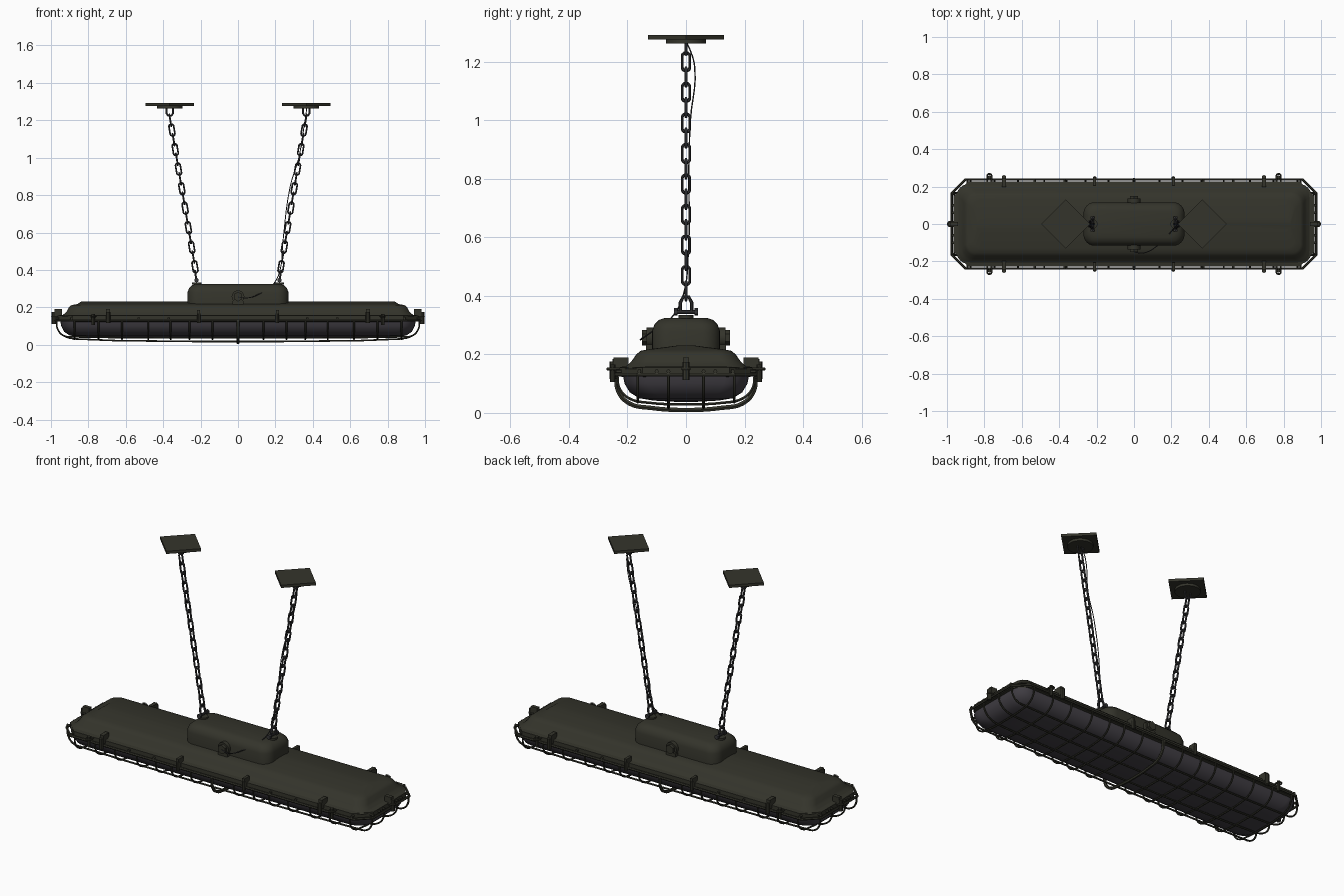
import bpy, bmesh, math
from mathutils import Vector, Matrix

cube = bpy.data.objects.get("Cube")
if cube:
    bpy.data.objects.remove(cube, do_unlink=True)


def material(name, rgb):
    m = bpy.data.materials.new(name)
    m.use_nodes = True
    m.diffuse_color = (*rgb, 1)
    m.node_tree.nodes["Principled BSDF"].inputs["Base Color"].default_value = (*rgb, 1)
    return m


OLIVE = material("olive paint", (0.034, 0.034, 0.024))
STEEL = material("dark steel", (0.035, 0.035, 0.038))
LENS = material("smoky glass", (0.055, 0.05, 0.06))


def finish(name, mesh, mat, smooth=True):
    ob = bpy.data.objects.new(name, mesh)
    bpy.context.collection.objects.link(ob)
    mesh.materials.clear()
    mesh.materials.append(mat)
    if smooth:
        bpy.ops.object.select_all(action="DESELECT")
        ob.select_set(True)
        bpy.context.view_layer.objects.active = ob
        bpy.ops.object.shade_smooth_by_angle(angle=math.radians(35))
    return ob


def from_bm(name, bm, mat, smooth=True):
    bmesh.ops.recalc_face_normals(bm, faces=bm.faces[:])
    mesh = bpy.data.meshes.new(name)
    bm.to_mesh(mesh)
    bm.free()
    return finish(name, mesh, mat, smooth)


def loft(name, sections, mat, segs=6):
    """Stack rounded rectangles given as half x, half y, height, corner radius."""
    bm = bmesh.new()
    rings = []
    for hx, hy, z, r in sections:
        ring = []
        for c, (sx, sy) in enumerate([(1, 1), (-1, 1), (-1, -1), (1, -1)]):
            for i in range(segs + 1):
                a = math.pi / 2 * (c + i / segs)
                ring.append(bm.verts.new((sx * (hx - r) + r * math.cos(a),
                                          sy * (hy - r) + r * math.sin(a), z)))
        rings.append(ring)
    for a, b in zip(rings, rings[1:]):
        for i in range(len(a)):
            j = (i + 1) % len(a)
            bm.faces.new((a[i], a[j], b[j], b[i]))
    bm.faces.new(rings[0])
    bm.faces.new(rings[-1])
    return from_bm(name, bm, mat)


def cylinder(name, centre, axis, r, depth, mat, sides=12, r2=None):
    bm = bmesh.new()
    rot = Vector((0, 0, 1)).rotation_difference(Vector(axis)).to_matrix().to_4x4()
    bmesh.ops.create_cone(bm, cap_ends=True, segments=sides, radius1=r,
                          radius2=r if r2 is None else r2, depth=depth,
                          matrix=Matrix.Translation(centre) @ rot)
    return from_bm(name, bm, mat)


def box(name, centre, size, mat, turn=0):
    bm = bmesh.new()
    bmesh.ops.create_cube(bm, size=1, matrix=Matrix.Translation(centre)
                          @ Matrix.Rotation(turn, 4, "Z") @ Matrix.Diagonal((*size, 1)))
    return from_bm(name, bm, mat, False)


def tube(name, points, r, mat, closed=False, smooth_path=False):
    cu = bpy.data.curves.new(name, "CURVE")
    cu.dimensions = "3D"
    cu.bevel_depth = r
    cu.bevel_resolution = 1
    cu.use_fill_caps = True
    if smooth_path:
        cu.resolution_u = 5
        sp = cu.splines.new("BEZIER")
        sp.bezier_points.add(len(points) - 1)
        for bp, p in zip(sp.bezier_points, points):
            bp.co = p
            bp.handle_left_type = bp.handle_right_type = "AUTO"
    else:
        sp = cu.splines.new("POLY")
        sp.points.add(len(points) - 1)
        for sp_p, p in zip(sp.points, points):
            sp_p.co = (*p, 1)
    sp.use_cyclic_u = closed
    tmp = bpy.data.objects.new(name + "_path", cu)
    bpy.context.collection.objects.link(tmp)
    bpy.context.view_layer.update()
    mesh = bpy.data.meshes.new_from_object(tmp.evaluated_get(bpy.context.evaluated_depsgraph_get()))
    bpy.data.objects.remove(tmp)
    return finish(name, mesh, mat)


def stadium(centre, along, across, half_len, half_wid):
    pts = []
    for i in range(16):
        a = 2 * math.pi * (i + 0.5) / 16
        shift = (half_len - half_wid) * (1 if math.sin(a) > 0 else -1)
        pts.append(centre + along * (half_wid * math.sin(a) + shift) + across * half_wid * math.cos(a))
    return pts


# Housing: lid, flange and wiring box
loft("housing_lid", [(.95, .215, .15, .07), (.925, .195, .168, .06), (.915, .185, .178, .06),
                     (.905, .17, .2, .06), (.89, .155, .212, .05), (.86, .13, .217, .05),
                     (.84, .03, .23, .02)], OLIVE)
loft("rim_flange", [(.94, .215, .122, .07), (.965, .228, .126, .08), (.965, .228, .155, .08),
                    (.95, .215, .159, .08)], OLIVE, 1)
loft("wiring_box", [(.27, .116, .205, .06), (.27, .116, .28, .06), (.262, .108, .302, .055),
                    (.245, .092, .318, .05), (.225, .07, .325, .04)], OLIVE)

# Glass cover
loft("glass_cover", [(.95, .215, .125, .08), (.945, .21, .1, .08), (.93, .192, .07, .08),
                     (.9, .16, .05, .08), (.86, .11, .042, .07), (.8, .04, .038, .03)], LENS)

# Wire cage
tube("cage_frame", [(sx * x, sy * y, .13) for sx, sy, x, y in
     [(1, -1, .9, .238), (1, -1, .975, .165), (1, 1, .975, .165), (1, 1, .9, .238),
      (-1, 1, .9, .238), (-1, 1, .975, .165), (-1, -1, .975, .165), (-1, -1, .9, .238)]],
     .007, OLIVE, closed=True)
half = [(.235, .13), (.228, .085), (.195, .05), (.12, .034), (0, .03)]
for s in (1, -1):
    for x in (.136, .26, .36, .48, .62, .745, .875):
        path = [(s * x, y, z) for y, z in half] + [(s * x, -y, z) for y, z in half[-2::-1]]
        tube("cage_hoop", path, .005, OLIVE, smooth_path=True)
    for y, low in ((.06, .031), (.165, .042)):
        side = [(.97, .13), (.965, .085), (.935, .05), (.87, low)]
        path = [(x, s * y, z) for x, z in side] + [(-x, s * y, z) for x, z in side[::-1]]
        tube("cage_bar", path, .005, OLIVE, smooth_path=True)
centre_hoop = [(.238, .13), (.232, .075), (.195, .033), (.12, .017), (0, .01)]
tube("centre_hoop", [(0, y, z) for y, z in centre_hoop] + [(0, -y, z) for y, z in centre_hoop[-2::-1]],
     .0085, OLIVE, smooth_path=True)

X, Y, Z = Vector((1, 0, 0)), Vector((0, 1, 0)), Vector((0, 0, 1))
for sy in (1, -1):
    for sx in (1, -1):
        # Hinge eyes, latches and clamps on the long sides
        tube("hinge_eye", stadium(Vector((sx * .773, sy * .242, .15)), Y, X, .026, .012),
             .005, OLIVE, closed=True)
        box("latch_tab", (sx * .695, sy * .222, .165), (.022, .05, .05), OLIVE)
        cylinder("latch_bolt", (sx * .695, sy * .25, .145), Z, .012, .06, OLIVE, 8)
        box("clamp", (sx * .21, sy * .228, .155), (.016, .045, .06), OLIVE)
        cylinder("clamp_bolt", (sx * .21, sy * .246, .142), Z, .01, .05, OLIVE, 8)
        cylinder("hinge_pin", (sx * .773, sy * .25, .135), Z, .009, .06, OLIVE, 8)
        # Small rim studs
        for x in (.89, .53, .37):
            cylinder("rim_stud", (sx * x, sy * .23, .142), Y, .007, .02, OLIVE, 6)
        for y in (.06, .1, .16):
            cylinder("end_stud", (sx * .966, sy * y, .142), X, .007, .02, OLIVE, 6)
    # Cable glands
    cylinder("gland_collar", (0, sy * .123, .257), Y, .034, .025, OLIVE, 16)
    cylinder("gland_nut", (0, sy * .14, .257), Y, .026, .022, OLIVE, 6)
    box("gland_foot", (0, sy * .125, .222), (.06, .025, .025), OLIVE)

for s in (1, -1):
    # End latches
    box("end_latch", (s * .96, 0, .165), (.04, .022, .05), OLIVE)
    cylinder("end_bolt", (s * .984, 0, .143), Z, .012, .062, OLIVE, 8)
    tube("end_eye", stadium(Vector((s * .975, 0, .15)), X, Y, .02, .012), .005, OLIVE, closed=True)

    # Ceiling plate and staple
    box("ceiling_plate", (s * .365, 0, 1.284), (.184, .184, .016), OLIVE, math.pi / 4)
    cylinder("plate_boss", (s * .365, 0, 1.27), Z, .068, .016, OLIVE, 24)
    tube("plate_staple", [(s * .365 + x, 0, z) for x, z in
         ((-.018, 1.268), (-.018, 1.238), (-.009, 1.224), (.009, 1.224), (.018, 1.238), (.018, 1.268))],
         .005, STEEL)

    # Bracket and shackle on the wiring box
    cylinder("bracket_base", (s * .22, 0, .328), Z, .026, .012, OLIVE, 12)
    cylinder("shackle_pin", (s * .222, 0, .345), Y, .007, .07, STEEL, 8)
    for e in (1, -1):
        cylinder("pin_head", (s * .222, e * .035, .345), Y, .013, .012, STEEL, 6)
    tube("shackle", [(s * (.222 + (z - .345) * .17), y, z) for y, z in
         ((-.02, .34), (-.02, .375), (-.01, .396), (.01, .396), (.02, .375), (.02, .34))],
         .006, STEEL)

    # Chain with alternating links
    low, high = Vector((s * .23, 0, .417)), Vector((s * .362, 0, 1.2))
    along = (high - low).normalized()
    flat = along.cross(Y)
    for i in range(16):
        mid = low.lerp(high, i / 15)
        tube("chain_link", stadium(mid, along, Y if i % 2 else flat, .032, .013),
             .0052, STEEL, closed=True)

# Power cable running up one chain
tube("power_cable", [(0, -.15, .255), (.05, -.155, .25), (.12, -.12, .275), (.19, -.05, .325),
                     (.225, -.01, .4), (.24, .008, .55), (.28, .01, .85), (.325, .015, 1.0),
                     (.355, .03, 1.18), (.365, .012, 1.245), (.365, 0, 1.268)],
     .0025, STEEL, smooth_path=True)
